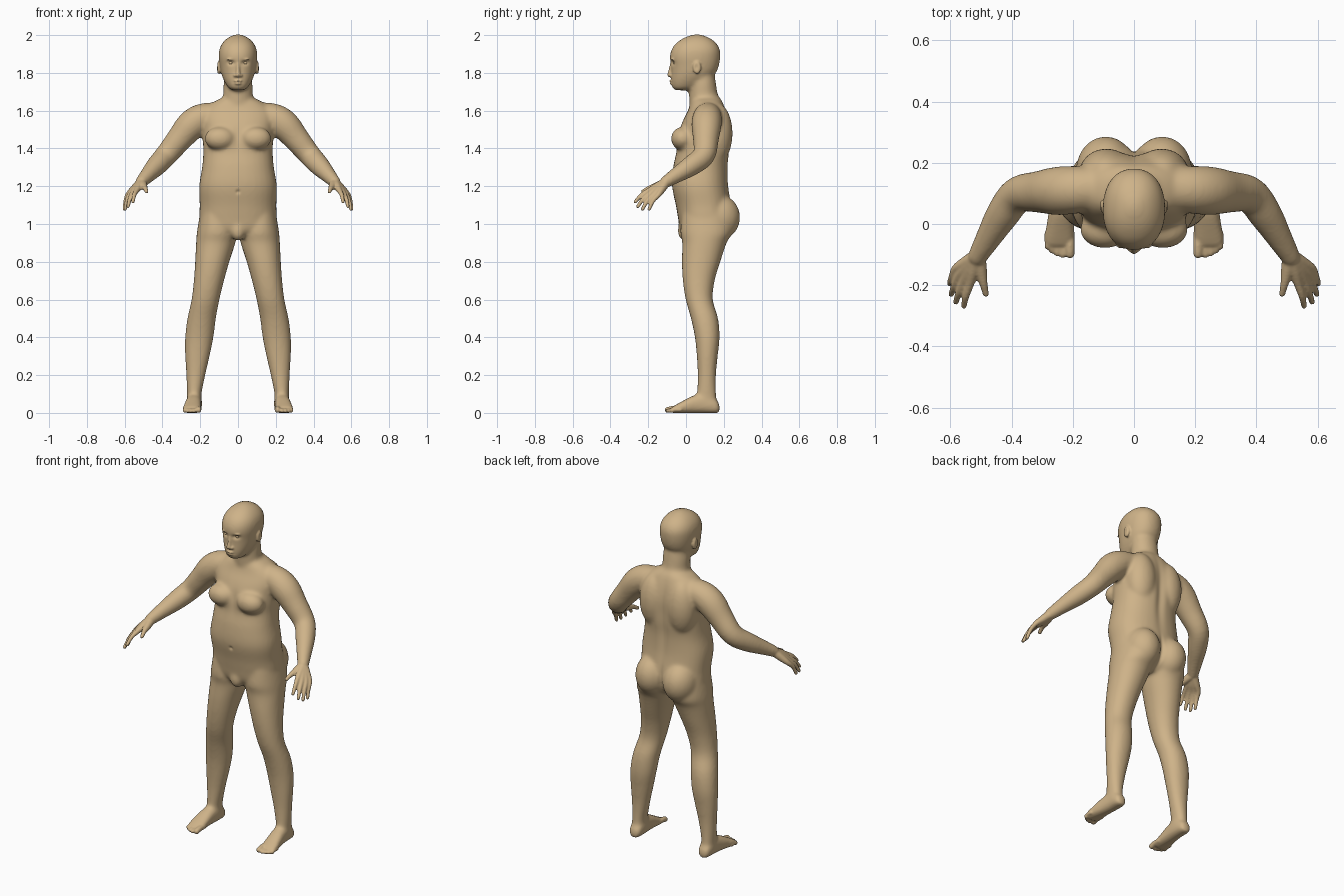
import bpy, bmesh, math
from mathutils import Vector, Matrix

SIDES = (1, -1)
skin = bpy.data.materials.new("skin")
skin.diffuse_color = (0.62, 0.45, 0.25, 1)


def spline(rows, n=4):
    """Catmull-Rom interpolation of rows of numbers."""
    p = [rows[0]] + list(rows) + [rows[-1]]
    out = []
    for i in range(1, len(p) - 2):
        for k in range(n):
            t = k / n
            out.append([0.5 * (2*b + (c-a)*t + (2*a-5*b+4*c-d)*t*t + (3*b-a-3*c+d)*t**3)
                        for a, b, c, d in zip(*p[i-1:i+3])])
    return out + [list(rows[-1])]


def loft(bm, rings, power=2.0, n=32):
    """Skin a list of (centre, half axis u, half axis v) rings and cap the ends."""
    loops = []
    for c, u, v in rings:
        loop = []
        for i in range(n):
            a = 2 * math.pi * i / n
            ca, sa = math.cos(a), math.sin(a)
            loop.append(bm.verts.new(c + u * math.copysign(abs(ca)**(2/power), ca)
                                     + v * math.copysign(abs(sa)**(2/power), sa)))
        loops.append(loop)
    for a, b in zip(loops, loops[1:]):
        for i in range(n):
            j = (i + 1) % n
            bm.faces.new((a[i], a[j], b[j], b[i]))
    bm.faces.new(loops[0])
    bm.faces.new(loops[-1])


def stack(bm, rows, power=2.3, s=1):
    """Horizontal rings: z, x min, x max, y front, y back."""
    loft(bm, [(Vector((s*(a+b)/2, (f+k)/2, z)), Vector(((b-a)/2, 0, 0)), Vector((0, (k-f)/2, 0)))
              for z, a, b, f, k in spline(rows)], power)


def sym(rows):
    return [(z, -w, w, f, k) for z, w, f, k in rows]


def ball(bm, c, r, s=1):
    m = Matrix.Translation((s*c[0], c[1], c[2])) @ Matrix.Diagonal((*r, 1))
    bmesh.ops.create_uvsphere(bm, u_segments=24, v_segments=16, radius=1, matrix=m)


def tube(bm, pts, s=1):
    """Round limb through (x, y, z, radius) points with rounded ends."""
    p = spline(pts)
    ref = Vector((0.5, -0.5, 0.7))
    rings = []
    for i, q in enumerate(p):
        d = Vector(p[min(i+1, len(p)-1)][:3]) - Vector(p[max(i-1, 0)][:3])
        u = d.cross(ref).normalized()
        v = d.cross(u).normalized()
        u.x *= s
        v.x *= s
        rings.append((Vector((s*q[0], q[1], q[2])), u*q[3], v*q[3]))
    loft(bm, rings, n=20)
    for q in (pts[0], pts[-1]):
        ball(bm, q[:3], (q[3],)*3, s)


def fuse(bm, name, voxel, smooth):
    """Melt all parts in the bmesh into one skin."""
    bmesh.ops.recalc_face_normals(bm, faces=bm.faces)
    me = bpy.data.meshes.new(name)
    bm.to_mesh(me)
    bm.free()
    ob = bpy.data.objects.new(name, me)
    bpy.context.collection.objects.link(ob)
    r = ob.modifiers.new("melt", 'REMESH')
    r.mode = 'VOXEL'
    r.voxel_size = voxel
    m = ob.modifiers.new("soften", 'SMOOTH')
    m.factor, m.iterations = 0.5, smooth
    dg = bpy.context.evaluated_depsgraph_get()
    out = bpy.data.meshes.new_from_object(ob.evaluated_get(dg))
    bpy.data.objects.remove(ob)
    return out


bm = bmesh.new()
# torso, neck and head
stack(bm, sym([(1.67, .08, .035, .18), (1.645, .13, .025, .195), (1.60, .185, .01, .212),
               (1.55, .195, -.015, .225), (1.50, .188, -.035, .232), (1.44, .186, -.05, .232),
               (1.38, .184, -.052, .23), (1.30, .19, -.068, .222), (1.20, .206, -.074, .225),
               (1.10, .203, -.054, .24), (1.03, .205, -.042, .245), (.97, .19, -.03, .22),
               (.93, .10, 0, .17)]))
stack(bm, sym([(1.58, .1, .02, .2), (1.64, .086, .018, .19), (1.69, .078, .016, .168),
               (1.74, .077, .02, .16), (1.80, .07, .03, .15)]), 2)
stack(bm, sym([(1.708, .03, -.055, .01), (1.722, .052, -.074, .06), (1.76, .075, -.08, .115),
               (1.80, .09, -.079, .158), (1.84, .097, -.08, .175), (1.88, .102, -.086, .181),
               (1.92, .1, -.078, .18), (1.955, .085, -.055, .162), (1.985, .055, -.012, .125),
               (2.004, .015, .04, .075)]), 2.2)
ball(bm, (0, -.005, .965), (.04, .04, .055))
for s in SIDES:
    # chest, shoulder blades, buttocks
    ball(bm, (.095, -.018, 1.452), (.082, .062, .062), s)
    ball(bm, (.09, .165, 1.48), (.09, .082, .16), s)
    ball(bm, (.092, .175, 1.035), (.098, .112, .12), s)
    # leg
    stack(bm, [(1.06, .03, .2, -.02, .23), (.96, .006, .217, -.03, .245), (.90, .014, .222, -.02, .215),
               (.80, .046, .227, -.022, .182), (.70, .074, .234, -.017, .152), (.60, .098, .246, -.002, .142),
               (.50, .117, .268, .026, .17), (.40, .13, .28, .047, .178), (.30, .15, .28, .057, .168),
               (.20, .173, .274, .062, .159), (.10, .193, .27, .058, .16), (.04, .192, .27, .05, .168)], 2.1, s)
    # foot
    foot = [(.178, .231, .022, .045), (.155, .231, .037, .075), (.10, .231, .041, .1), (.04, .236, .043, .092),
            (-.02, .242, .048, .062), (-.06, .245, .051, .04), (-.08, .246, .047, .028)]
    loft(bm, [(Vector((s*x, y, h/2 - .001)), Vector((w, 0, 0)), Vector((0, 0, h/2 + .001)))
              for y, x, w, h in spline(foot)], 2.5)
    # arm
    tube(bm, [(.10, .118, 1.575, .07), (.19, .112, 1.56, .078), (.25, .108, 1.52, .08), (.31, .105, 1.45, .069),
              (.38, .095, 1.365, .06), (.43, .03, 1.31, .055), (.475, -.045, 1.262, .043),
              (.512, -.108, 1.222, .033)], s)
body = fuse(bm, "base", .009, 12)

bm = bmesh.new()
bm.from_mesh(body)
# nose and lips
tube(bm, [(0, -.077, 1.85, .008), (0, -.082, 1.815, .010), (0, -.086, 1.79, .0135)])
ball(bm, (0, -.077, 1.757), (.022, .012, .007))
ball(bm, (0, -.075, 1.744), (.019, .012, .007))
for s in SIDES:
    ball(bm, (.0145, -.078, 1.786), (.0105, .012, .009), s)
    # brow and ear
    ball(bm, (.036, -.068, 1.871), (.025, .014, .006), s)
    ball(bm, (.101, .058, 1.828), (.012, .022, .035), s)
    # fingers, from the wrist through knuckle to tip
    wrist = (.512, -.105, 1.222)
    for knuckle, tip in [((.536, -.195, 1.178), (.556, -.268, 1.118)),
                         ((.556, -.185, 1.166), (.582, -.255, 1.093)),
                         ((.572, -.168, 1.158), (.597, -.230, 1.079)),
                         ((.582, -.146, 1.155), (.602, -.195, 1.079))]:
        k, t = Vector(knuckle), Vector(tip)
        mid = k.lerp(t, .5) + Vector((.003, -.004, .006))
        tube(bm, [(*wrist, .025), (*Vector(wrist).lerp(k, .55), .021), (*k, .0145),
                  (*mid, .0115), (*t, .0095)], s)
    tube(bm, [(.508, -.115, 1.215, .025), (.498, -.165, 1.198, .019), (.491, -.198, 1.188, .013),
              (.484, -.228, 1.172, .0105)], s)
    # toes
    for x, y, r in [(.209, -.097, .0155), (.233, -.101, .0105), (.251, -.096, .0105),
                    (.268, -.086, .0105), (.282, -.073, .0105)]:
        tube(bm, [(x, -.03, r + .006, r), (x, -.07, r + .006, r), (x, y, r, r)], s)
body = fuse(bm, "body", .0052, 3)

# carved details: centre, extent, depth (mirrored)
dents = [((.037, -.075, 1.853), (.019, .03, .012), .011),
         ((0, -.085, 1.7505), (.022, .03, .003), .004),
         ((0, -.07, 1.17), (.01, .03, .01), .007),
         ((0, .23, 1.40), (.025, .07, .2), .011),
         ((0, .25, 1.02), (.012, .08, .08), .012),
         ((0, -.05, 1.45), (.022, .05, .06), .006),
         ((.113, .055, 1.83), (.008, .01, .017), .006)]
moves = []
for v in body.vertices:
    push = 0
    for c, e, depth in dents:
        d = ((abs(v.co.x)-c[0])/e[0])**2 + ((v.co.y-c[1])/e[1])**2 + ((v.co.z-c[2])/e[2])**2
        if d < 6:
            push += depth * math.exp(-d)
    if push:
        moves.append((v.index, v.co - v.normal * push))
for i, co in moves:
    body.vertices[i].co = co

bm = bmesh.new()
for s in SIDES:
    ball(bm, (.037, -.053, 1.853), (.0145, .0145, .0115), s)
eyes = bpy.data.meshes.new("eyes")
bm.to_mesh(eyes)
bm.free()

for name, me in (("body", body), ("eyes", eyes)):
    me.materials.clear()
    me.materials.append(skin)
    for p in me.polygons:
        p.use_smooth = True
        p.material_index = 0
    bpy.context.collection.objects.link(bpy.data.objects.new(name, me))
